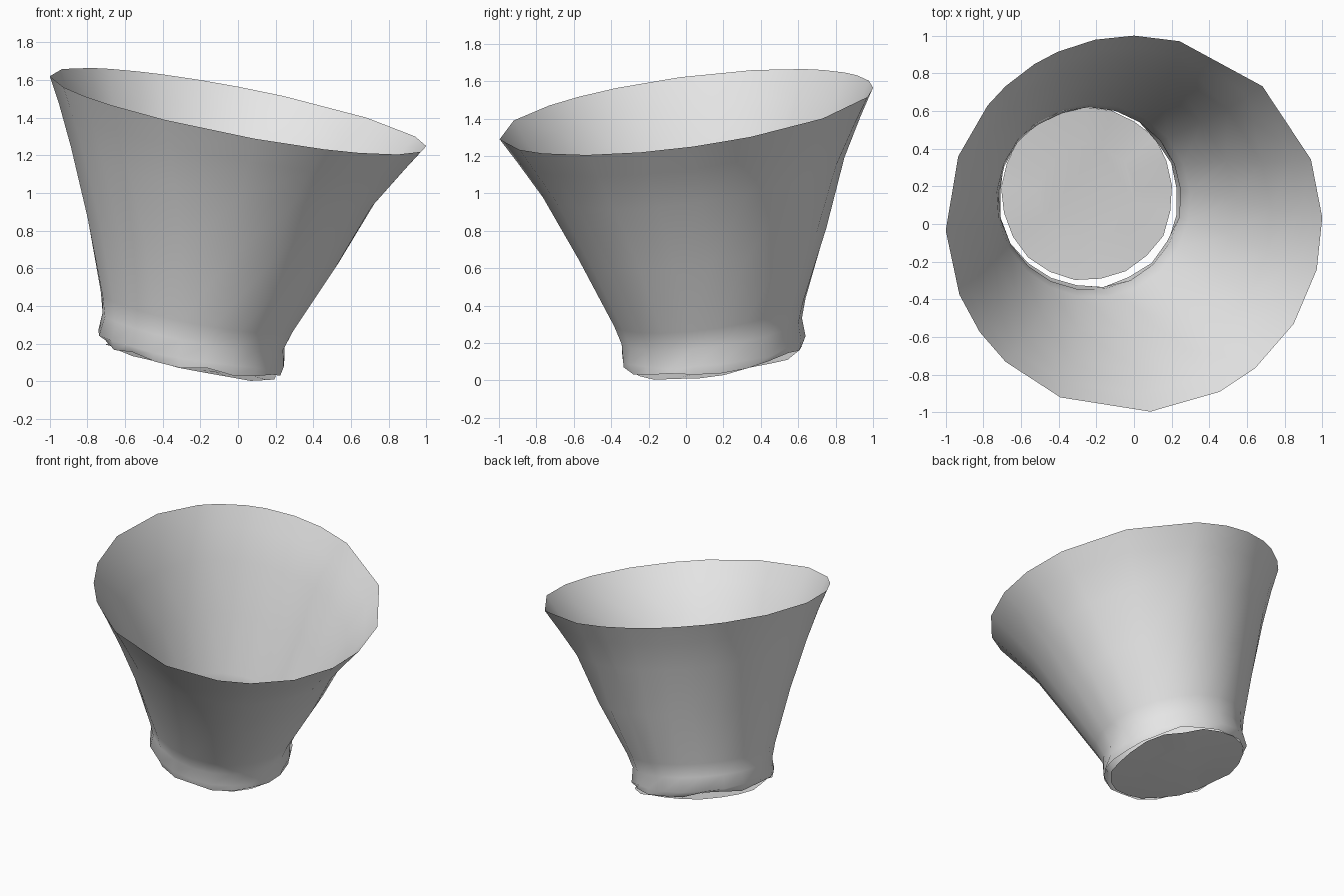
import bpy, bmesh, math, random

random.seed(4)
cube = bpy.data.objects.get("Cube")
if cube:
    bpy.data.objects.remove(cube, do_unlink=True)

grey = bpy.data.materials.new("plain grey")
grey.use_nodes = True
grey.diffuse_color = (0.8, 0.8, 0.8, 1)
grey.node_tree.nodes["Principled BSDF"].inputs["Base Color"].default_value = (0.8, 0.8, 0.8, 1)

# Uneven corners of the rim, in degrees around the axis
RIM = [2, 20, 47, 76, 90, 102, 114, 122, 133, 141, 159,
       182, 202, 215, 227, 247, 275, 297, 310, 328, 346]
N = len(RIM)
SLOPE_X, SLOPE_Y = -0.19, 0.13


def ring(bm, cx, cy, r, z, even=1.0, ragged=0.0):
    """Tilted ring; even blends the rim corners towards regular spacing."""
    verts = []
    for i, corner in enumerate(RIM):
        a = math.radians(corner * (1 - even) + (i * 360 / N + 5) * even)
        k = r + random.uniform(-ragged, ragged) * 0.7
        x, y = k * math.cos(a), k * math.sin(a)
        dz = random.uniform(-ragged, ragged)
        verts.append(bm.verts.new((cx + x, cy + y, z + SLOPE_X * x + SLOPE_Y * y + dz)))
    return verts


def bridge(bm, low, high):
    for i in range(N):
        j = (i + 1) % N
        bm.faces.new((low[i], low[j], high[j], high[i]))


def finish(bm, name):
    mesh = bpy.data.meshes.new(name)
    bm.to_mesh(mesh)
    bm.free()
    mesh.materials.append(grey)
    mesh.shade_smooth()
    obj = bpy.data.objects.new(name, mesh)
    bpy.context.collection.objects.link(obj)
    return obj


# Flared wall: centre x, centre y, radius, height, evenness, raggedness
bm = bmesh.new()
sections = [
    (-0.24, 0.145, 0.475, 0.135, 1, 0.018),
    (-0.25, 0.145, 0.495, 0.175, 1, 0.012),
    (-0.235, 0.135, 0.485, 0.27, 1, 0),
    (-0.215, 0.125, 0.515, 0.37, 0.9, 0),
    (-0.135, 0.09, 0.67, 0.75, 0.6, 0),
    (-0.08, 0.04, 0.81, 1.10, 0.3, 0),
    (-0.03, 0.015, 0.92, 1.30, 0.1, 0),
    (0, 0, 1.0, 1.435, 0, 0),
]
rings = [ring(bm, *s) for s in sections]
for low, high in zip(rings, rings[1:]):
    bridge(bm, low, high)
finish(bm, "flared_wall")

# Slightly crumpled floor, loose inside the hem
bm = bmesh.new()
outer = ring(bm, -0.25, 0.165, 0.46, 0.115, 1, 0.012)
inner = ring(bm, -0.25, 0.165, 0.26, 0.105, 1, 0.004)
bridge(bm, outer, inner)
bm.faces.new(inner)
bmesh.ops.reverse_faces(bm, faces=bm.faces[:])
finish(bm, "floor")
